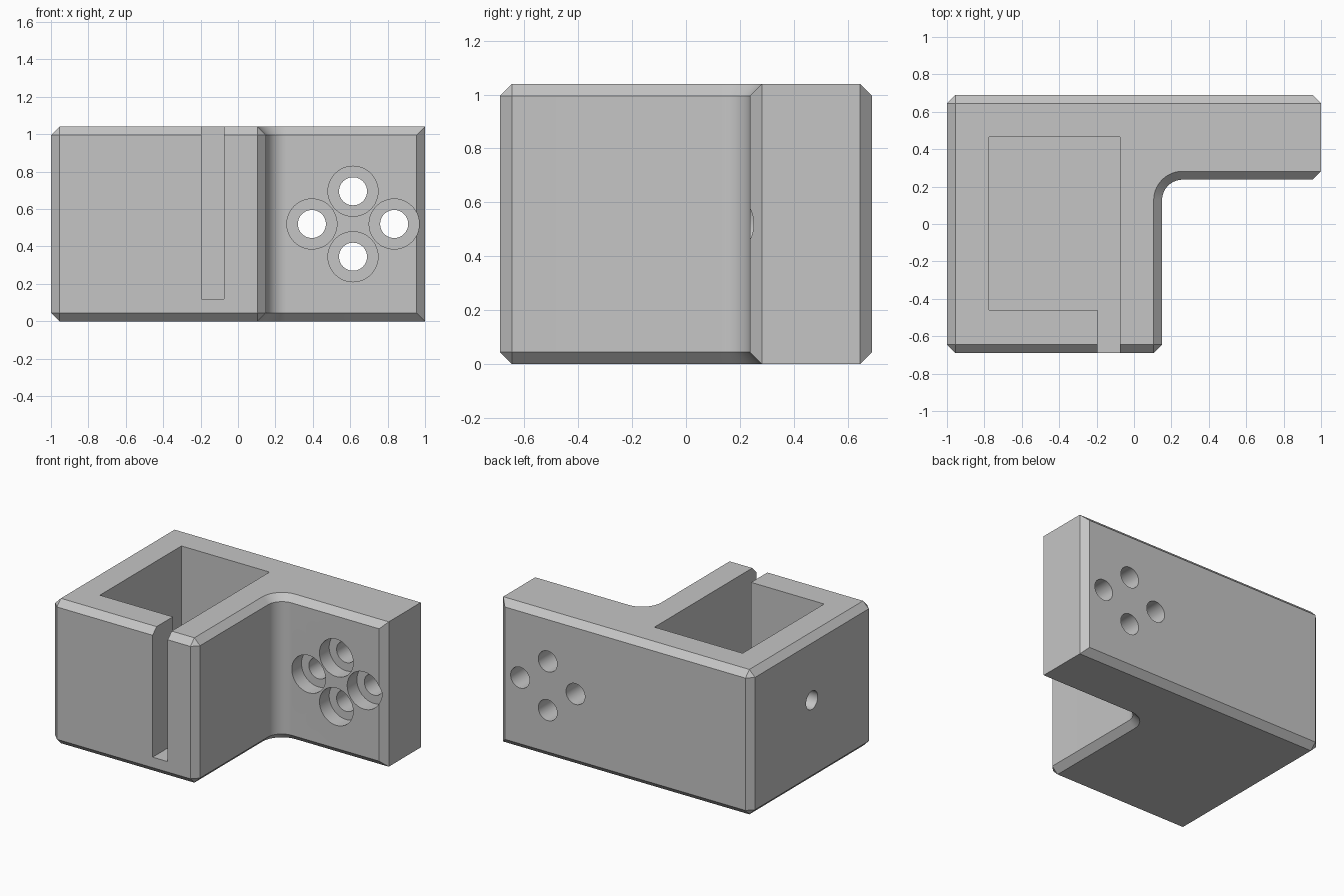
import bpy
import bmesh
from math import sin, cos, pi, radians
from mathutils import Matrix

if "Cube" in bpy.data.objects:
    bpy.data.objects.remove(bpy.data.objects["Cube"], do_unlink=True)

W, D, H = 1.0, 0.69, 1.04      # half width, half depth, height
C = 0.045                      # chamfer size
WALL_X, WALL_Y, R = 0.15, 0.237, 0.11   # inner walls and fillet radius
FLOOR = 0.12                   # pocket floor height

grey = bpy.data.materials.new("plain grey")
grey.use_nodes = True
grey.diffuse_color = (0.56, 0.56, 0.56, 1)
grey.node_tree.nodes["Principled BSDF"].inputs["Base Color"].default_value = grey.diffuse_color


def finish(bm, name):
    bmesh.ops.remove_doubles(bm, verts=bm.verts, dist=1e-5)
    bmesh.ops.recalc_face_normals(bm, faces=bm.faces)
    mesh = bpy.data.meshes.new(name)
    bm.to_mesh(mesh)
    bm.free()
    mesh.materials.append(grey)
    obj = bpy.data.objects.new(name, mesh)
    bpy.context.collection.objects.link(obj)
    return obj


def loft(name, rings):
    """Stack of (outline, z) rings, capped at both ends."""
    bm = bmesh.new()
    loops = [[bm.verts.new((x, y, z)) for x, y in pts] for pts, z in rings]
    for low, high in zip(loops, loops[1:]):
        for i in range(len(low)):
            j = (i + 1) % len(low)
            bm.faces.new((low[i], low[j], high[j], high[i]))
    bm.faces.new(loops[0][::-1])
    bm.faces.new(loops[-1])
    bmesh.ops.dissolve_degenerate(bm, dist=1e-5, edges=bm.edges)
    return finish(bm, name)


def rod(name, radius, centre, length, axis):
    bm = bmesh.new()
    turn = Matrix.Rotation(pi / 2, 4, axis)
    bmesh.ops.create_cone(bm, cap_ends=True, segments=48, radius1=radius, radius2=radius,
                          depth=length, matrix=Matrix.Translation(centre) @ turn)
    return finish(bm, name)


def cut(target, cutter):
    cutter.hide_render = True
    mod = target.modifiers.new("cut", 'BOOLEAN')
    mod.operation = 'DIFFERENCE'
    mod.solver = 'EXACT'
    mod.object = cutter
    bpy.context.view_layer.objects.active = target
    bpy.ops.object.modifier_apply(modifier=mod.name)
    bpy.data.objects.remove(cutter, do_unlink=True)


def fillet(radius, steps=14):
    cx, cy = WALL_X + R, WALL_Y - R
    return [(cx + radius * cos(a), cy + radius * sin(a))
            for a in (pi - pi / 2 * i / steps for i in range(steps + 1))]


# L-shaped block: the full outline has cut corners, and the cap outline
# pulls in every side except the end of the arm
full = [(-W, -D + C), (-W + C, -D), (WALL_X - C, -D), (WALL_X, -D + C), *fillet(R),
        (W - C, WALL_Y), (W, WALL_Y + C), (W, D - C), (W - C, D), (-W + C, D), (-W, D - C)]
cap = [(-W + C, -D + C)] * 2 + [(WALL_X - C, -D + C)] * 2 + fillet(R + C) + \
      [(W, WALL_Y + C)] * 2 + [(W, D - C)] * 2 + [(-W + C, D - C)] * 2
bracket = loft("bracket_body", [(cap, 0), (full, C), (full, H - C), (cap, H)])

# Open pocket with a slot through the front wall
pocket = [(-0.775, -0.46), (-0.195, -0.46), (-0.195, -0.9), (-0.075, -0.9),
          (-0.075, 0.465), (-0.775, 0.465)]
cut(bracket, loft("pocket_cutter", [(pocket, FLOOR), (pocket, H + 0.2)]))

# Four counterbored screw holes through the arm
for dx, dz in ((-0.22, 0), (0.22, 0), (0, 0.175), (0, -0.175)):
    x, z = 0.615 + dx, H / 2 + dz
    cut(bracket, rod("bore_cutter", 0.075, (x, 0.46, z), 0.8, 'X'))
    cut(bracket, rod("counterbore_cutter", 0.134, (x, WALL_Y, z), 0.22, 'X'))

# Side hole into the pocket
cut(bracket, rod("side_hole_cutter", 0.066, (-0.9, 0, 0.585), 0.5, 'Y'))

# Smooth fillet and holes, crisp chamfers
bpy.ops.object.select_all(action='DESELECT')
bracket.select_set(True)
bpy.context.view_layer.objects.active = bracket
bpy.ops.object.shade_smooth_by_angle(angle=radians(30))
